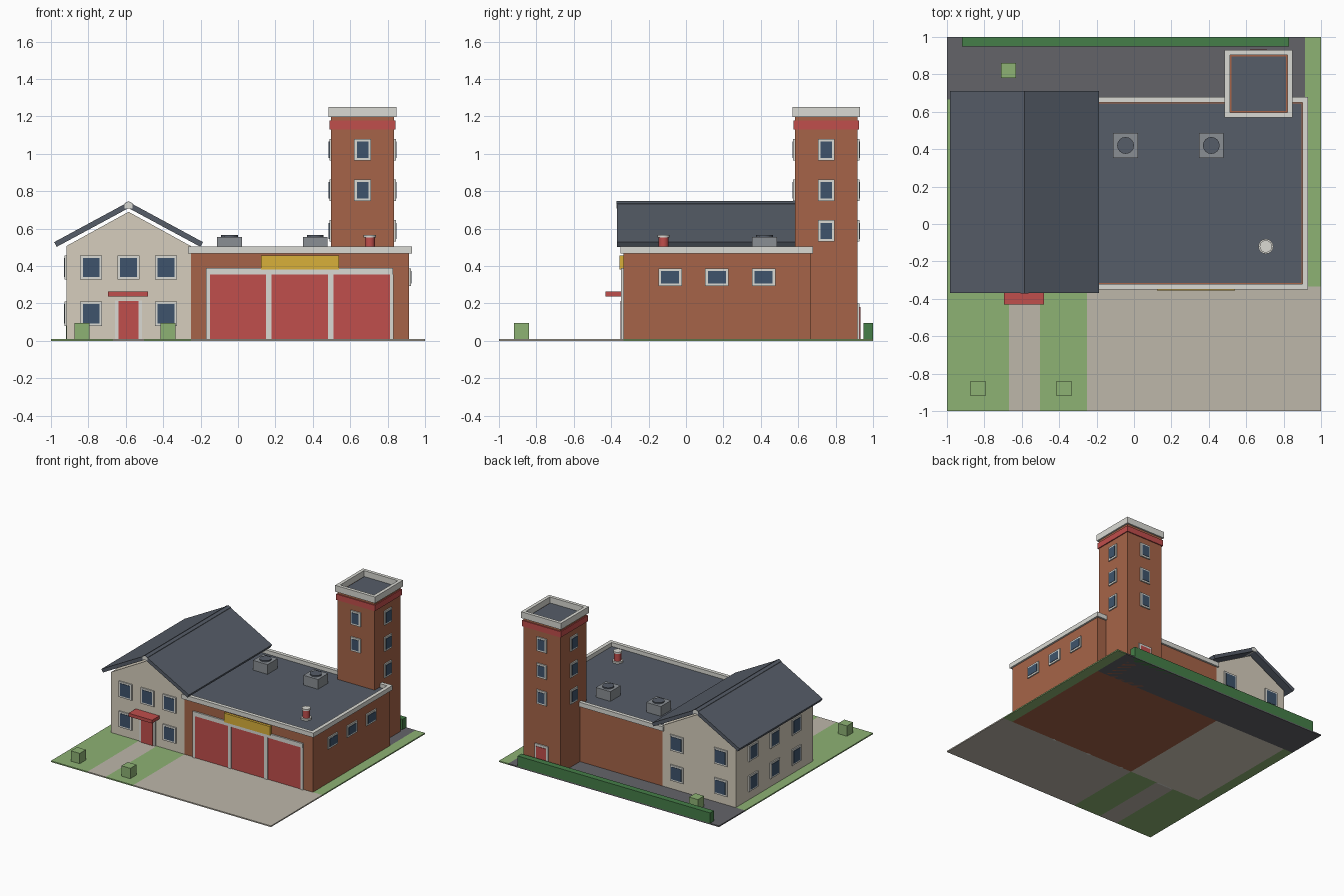
import bpy, bmesh
from math import pi

if "Cube" in bpy.data.objects:
    bpy.data.objects.remove(bpy.data.objects["Cube"])

# Colours (display values converted to linear)
def mat(name, hexa):
    m = bpy.data.materials.new(name)
    c = [int(hexa[i:i + 2], 16) / 255 for i in (0, 2, 4)]
    m.diffuse_color = [((v + .055) / 1.055) ** 2.4 if v > .04 else v / 12.92 for v in c] + [1]
    m.use_nodes = True
    m.node_tree.nodes["Principled BSDF"].inputs["Base Color"].default_value = m.diffuse_color
    return m

BRICK, CREAM = mat("brick", "A66448"), mat("cream", "D6CEBD")
RED, SLATE = mat("red", "C04E4C"), mat("slate", "565D68")
TRIM, GLASS = mat("trim", "DADAD4"), mat("glass", "3E546C")
GOLD, METAL = mat("gold", "D9B03A"), mat("metal", "8A8F94")
CONC, GRASS = mat("concrete", "BDB7AA"), mat("grass", "8DB274")
HEDGE, TAR = mat("hedge", "457E48"), mat("asphalt", "646469")

def finish(name, bm, m):
    bmesh.ops.recalc_face_normals(bm, faces=bm.faces)
    me = bpy.data.meshes.new(name)
    bm.to_mesh(me)
    bm.free()
    me.materials.append(m)
    ob = bpy.data.objects.new(name, me)
    bpy.context.collection.objects.link(ob)
    return ob

def box(name, x, y, z, m):
    """Box from (min, max) pairs."""
    bm = bmesh.new()
    bmesh.ops.create_cube(bm, size=1)
    for v in bm.verts:
        v.co = [r[0] if c < 0 else r[1] for c, r in zip(v.co, (x, y, z))]
    return finish(name, bm, m)

def prism(name, pts, y, m):
    """XZ profile extruded along y."""
    bm = bmesh.new()
    f = bm.faces.new([bm.verts.new((px, y[0], pz)) for px, pz in pts])
    ext = bmesh.ops.extrude_face_region(bm, geom=[f])["geom"]
    for v in ext:
        if isinstance(v, bmesh.types.BMVert):
            v.co.y = y[1]
    return finish(name, bm, m)

def ring(name, x, y, z, t, m):
    """Rectangular parapet ring with wall thickness t."""
    bm = bmesh.new()
    loops = []
    for d, h in ((0, z[0]), (0, z[1]), (t, z[1]), (t, z[0])):
        loops.append([bm.verts.new(p + (h,)) for p in (
            (x[0] + d, y[0] + d), (x[1] - d, y[0] + d), (x[1] - d, y[1] - d), (x[0] + d, y[1] - d))])
    for a, b in zip(loops, loops[1:] + loops[:1]):
        for i in range(4):
            bm.faces.new((a[i], a[i - 1], b[i - 1], b[i]))
    return finish(name, bm, m)

def cyl(name, x, y, z, r, m, n=16):
    bpy.ops.mesh.primitive_cylinder_add(vertices=n, radius=r, depth=z[1] - z[0],
                                        location=(x, y, sum(z) / 2))
    ob = bpy.context.object
    ob.name = name
    ob.data.materials.append(m)
    bpy.ops.object.shade_smooth_by_angle(angle=pi / 5)

def panel(name, axis, sign, plane, u, z, w, h, out, m):
    """Thin box on a wall facing sign*axis, centred at u along it."""
    d = tuple(sorted((plane - sign * .005, plane + sign * out)))
    s = (u - w / 2, u + w / 2)
    zz = (z - h / 2, z + h / 2)
    box(name, *((d, s) if axis == 'x' else (s, d)), zz, m)

def window(name, axis, sign, plane, u, z, w, h):
    panel(name + "_frame", axis, sign, plane, u, z, w, h, .01, TRIM)
    panel(name + "_glass", axis, sign, plane, u, z, w - .028, h - .028, .013, GLASS)

F, B = -.335, .665            # front and back wall planes
G = (0, .01)                  # ground thickness

# Ground patches
box("lawn_left", (-1, -.667), (-1, F), G, GRASS)
box("lawn_left_side", (-1, -.915), (F, B), G, GRASS)
box("path", (-.667, -.503), (-1, F), G, CONC)
box("lawn_middle", (-.503, -.252), (-1, F), G, GRASS)
box("forecourt", (-.252, 1), (-1, F), G, CONC)
box("lawn_right", (.915, 1), (F, 1), G, GRASS)
box("back_yard", (-1, .915), (B, 1), G, TAR)

# Planting
box("hedge", (-.92, .83), (.95, 1), (0, .095), HEDGE)
for i, (x, y) in enumerate(((-.835, -.88), (-.375, -.88), (-.67, .82))):
    box(f"bush_{i}", (x - .04, x + .04), (y - .04, y + .04), (.005, .095), GRASS)

# Engine hall with flat roof and parapet
box("hall", (-.252, .915), (F, B), (0, .47), BRICK)
box("hall_roof_deck", (-.24, .895), (F + .02, B - .02), (.46, .476), SLATE)
ring("hall_parapet", (-.267, .93), (F - .015, B + .015), (.468, .505), .03, TRIM)

# Three bay doors and their surround
box("bay_lintel", (-.17, .83), (F - .012, F + .005), (.355, .39), TRIM)
for i, x in enumerate((-.16, .165, .495, .822)):
    w = .01 if i in (0, 3) else .015
    box(f"bay_post_{i}", (x - w, x + w), (F - .012, F + .005), (0, .356), TRIM)
for i, x in enumerate((0, .33, .66)):
    box(f"bay_door_{i}", (x - .152, x + .155), (F - .006, F + .005), (.005, .356), RED)
box("sign_board", (.122, .54), (F - .02, F + .005), (.382, .456), GOLD)
for i, y in enumerate((-.085, .165, .415)):
    window(f"hall_window_{i}", 'x', 1, .915, y, .34, .125, .095)

# Roof vents and flue
for i, x in enumerate((-.045, .413)):
    box(f"roof_vent_{i}", (x - .066, x + .066), (.354, .486), (.47, .556), METAL)
    cyl(f"vent_fan_{i}", x, .42, (.55, .566), .045, SLATE)
cyl("flue_base", .705, -.12, (.47, .49), .04, TRIM)
cyl("flue", .705, -.12, (.48, .555), .027, RED)
cyl("flue_cap", .705, -.12, (.553, .567), .033, TRIM)

# Tower
tx, ty, t = .666, .75, .168
def sq(r):
    return (tx - r, tx + r), (ty - r, ty + r)
box("tower", *sq(t), (0, 1.2), BRICK)
box("tower_band", *sq(t + .008), (1.13, 1.178), RED)
box("tower_deck", *sq(.146), (1.19, 1.206), SLATE)
ring("tower_parapet", *sq(t + .013), (1.198, 1.25), .027, TRIM)
for axis, c in (('x', tx), ('y', ty)):
    for s in (-1, 1):
        for i, z in enumerate((.588, .806, 1.022)):
            if axis == 'y' and s < 0 and i == 0:
                continue
            window(f"tower_window_{axis}{s}_{i}", axis, s, c + s * t,
                   ty if axis == 'x' else tx, z, .09, .115)
panel("tower_door_frame", 'y', 1, ty + t, tx, .1, .12, .2, .01, TRIM)
panel("tower_door", 'y', 1, ty + t, tx, .093, .09, .176, .014, RED)

# House with gable roof
hx = -.585
prism("house", [(-.918, 0), (-.252, 0), (-.252, .507), (hx, .69), (-.918, .507)], (F, B), CREAM)
for name, s in (("roof_left", -1), ("roof_right", 1)):
    prism(name, [(hx, .743), (hx + s * .398, .528), (hx + s * .384, .503), (hx, .71)],
          (F - .035, B + .045), SLATE)
prism("ridge_beam", [(hx - .022, .708), (hx + .022, .708), (hx + .022, .732), (hx, .744),
                     (hx - .022, .732)], (F - .036, B + .046), TRIM)
prism("ridge_cap", [(hx - .022, .731), (hx, .743), (hx + .022, .731), (hx + .022, .735),
                    (hx, .747), (hx - .022, .735)], (F - .036, B + .046), SLATE)

# House windows
for r, z in enumerate((.145, .392)):
    for x in (-.785, -.585, -.385):
        if x != -.585:
            window(f"house_back_window_{r}", 'y', 1, B, x, z, .118, .13)
        if r or x != -.585:
            window(f"house_front_window_{r}", 'y', -1, F, x, z, .118, .13)
    for y in (.445, .165, -.115):
        window(f"house_side_window_{r}", 'x', -1, -.918, y, z, .118, .13)

# House entrance
panel("house_door_frame", 'y', -1, F, hx, .108, .145, .216, .008, TRIM)
panel("house_door", 'y', -1, F, hx, .108, .108, .212, .014, RED)
box("door_canopy", (-.695, -.48), (-.43, F + .005), (.238, .265), RED)
